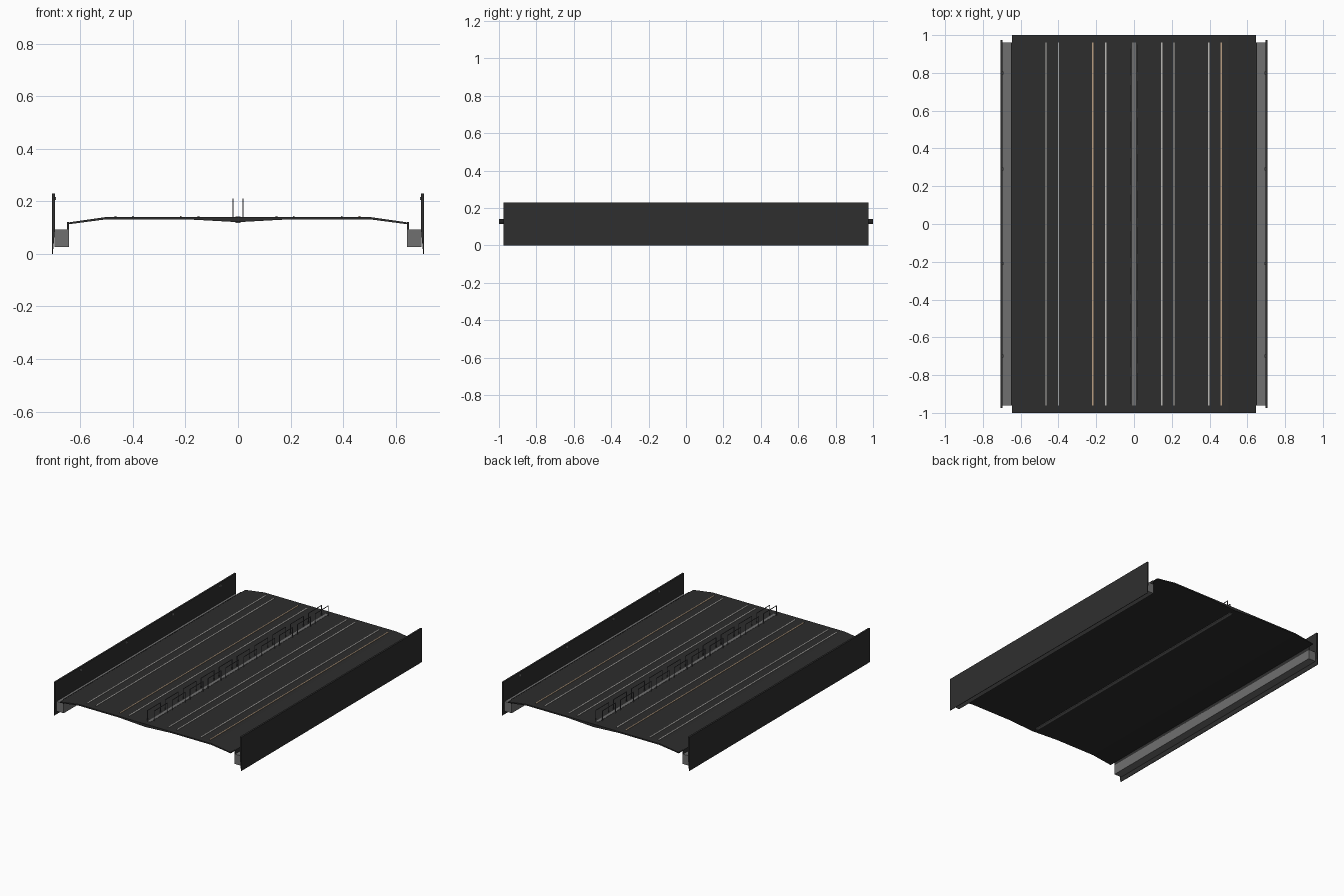
import bpy, bmesh

if "Cube" in bpy.data.objects:
    bpy.data.objects.remove(bpy.data.objects["Cube"])


def material(name, rgb):
    m = bpy.data.materials.new(name)
    m.diffuse_color = (*rgb, 1)
    m.use_nodes = True
    m.node_tree.nodes["Principled BSDF"].inputs["Base Color"].default_value = m.diffuse_color
    return m


ASPHALT = material("dark deck", (0.026, 0.026, 0.026))
WALL = material("dark wall", (0.028, 0.028, 0.028))
GREY = material("concrete grey", (0.16, 0.16, 0.16))
STEEL = material("pale steel", (0.50, 0.49, 0.47))
RUST = material("tan steel", (0.48, 0.34, 0.22))
FRAME = material("frame grey", (0.10, 0.10, 0.11))


def finish(name, bm, mat):
    bmesh.ops.recalc_face_normals(bm, faces=bm.faces)
    me = bpy.data.meshes.new(name)
    bm.to_mesh(me)
    bm.free()
    me.materials.append(mat)
    ob = bpy.data.objects.new(name, me)
    bpy.context.collection.objects.link(ob)
    return ob


def extrude(name, profile, half, mat):
    """Sweep an (x, z) profile along y from -half to +half."""
    bm = bmesh.new()
    face = bm.faces.new([bm.verts.new((x, -half, z)) for x, z in profile])
    new = bmesh.ops.extrude_face_region(bm, geom=[face])["geom"]
    bmesh.ops.translate(bm, vec=(0, 2 * half, 0),
                        verts=[v for v in new if isinstance(v, bmesh.types.BMVert)])
    return finish(name, bm, mat)


def add_box(bm, x0, x1, y0, y1, z0, z1):
    vs = bmesh.ops.create_cube(bm, size=1)["verts"]
    bmesh.ops.scale(bm, vec=(x1 - x0, y1 - y0, z1 - z0), verts=vs)
    bmesh.ops.translate(bm, vec=((x0 + x1) / 2, (y0 + y1) / 2, (z0 + z1) / 2), verts=vs)


def box(name, x0, x1, y0, y1, z0, z1, mat):
    bm = bmesh.new()
    add_box(bm, x0, x1, y0, y1, z0, z1)
    return finish(name, bm, mat)


# Cambered deck with sloping shoulders and a shallow keel
top = [(-0.645, 0.12), (-0.5, 0.141), (0.5, 0.141), (0.645, 0.12)]
bottom = [(0.645, 0.113), (0.5, 0.132), (0.2, 0.132), (0.0, 0.121),
          (-0.2, 0.132), (-0.5, 0.132), (-0.645, 0.113)]
extrude("deck", top + bottom, 1.0, ASPHALT)

# Central joint strip, visible above and below
box("centre_strip", -0.010, 0.010, -0.96, 0.96, 0.118, 0.1425, GREY)

# Rails, in four pairs
for i, x in enumerate((-0.466, -0.400, -0.218, -0.150, 0.147, 0.212, 0.395, 0.462)):
    box(f"rail_{i + 1}", x - 0.0035, x + 0.0035, -0.96, 0.96, 0.140, 0.144,
        RUST if i in (2, 7) else STEEL)

for side, s in (("left", -1), ("right", 1)):
    # Side wall with a tapered foot
    extrude(f"{side}_wall", [(s * x, z) for x, z in (
        (0.696, 0.23), (0.708, 0.23), (0.708, 0.0), (0.705, 0.0), (0.697, 0.09))],
        0.975, WALL)
    # Ledge beam and the thin lip joining it to the deck
    a, b = sorted((s * 0.644, s * 0.699))
    box(f"{side}_ledge", a, b, -0.96, 0.96, 0.027, 0.094, GREY)
    a, b = sorted((s * 0.644, s * 0.650))
    box(f"{side}_lip", a, b, -0.96, 0.96, 0.09, 0.121, WALL)
    # Small fixings on the inner face of the wall
    bm = bmesh.new()
    for y in (-0.70, -0.21, 0.29, 0.80):
        a, b = sorted((s * 0.692, s * 0.698))
        add_box(bm, a, b, y - 0.008, y + 0.008, 0.205, 0.217)
    finish(f"{side}_wall_fixings", bm, GREY)
    # Row of thin hoop frames along the middle
    bm = bmesh.new()
    x0, x1 = s * 0.019 - 0.0015, s * 0.019 + 0.0015
    for k in range(10):
        y0 = -0.95 + 0.193 * k + (0.02 if s > 0 else 0)
        y1 = y0 + 0.14
        for y in (y0, y1):
            add_box(bm, x0, x1, y - 0.002, y + 0.002, 0.135, 0.21)
        add_box(bm, x0, x1, y0, y1, 0.207, 0.211)
    finish(f"{side}_hoop_frames", bm, FRAME)
